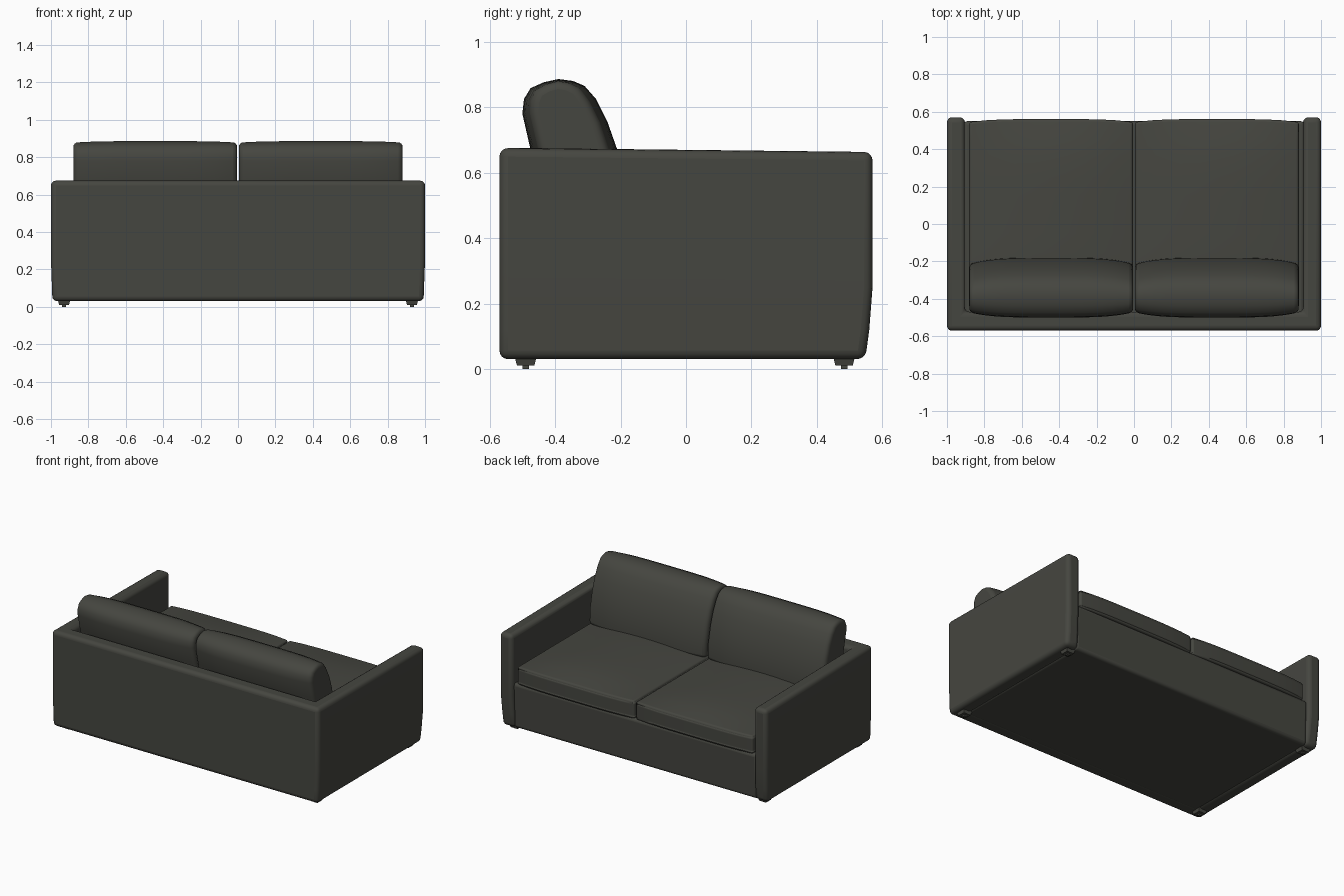
import bpy
import bmesh
import math

old = bpy.data.objects.get("Cube")
if old:
    bpy.data.objects.remove(old, do_unlink=True)


def material(name, rgb):
    m = bpy.data.materials.new(name)
    m.use_nodes = True
    m.diffuse_color = (*rgb, 1)
    m.node_tree.nodes["Principled BSDF"].inputs["Base Color"].default_value = (*rgb, 1)
    return m


FABRIC = material("charcoal fabric", (0.060, 0.061, 0.051))


def finish(name, bm, bevel=0.0, segments=4):
    """Turn a bmesh into a smooth object with rounded edges."""
    bmesh.ops.recalc_face_normals(bm, faces=bm.faces)
    mesh = bpy.data.meshes.new(name)
    bm.to_mesh(mesh)
    bm.free()
    mesh.materials.append(FABRIC)
    ob = bpy.data.objects.new(name, mesh)
    bpy.context.collection.objects.link(ob)
    if bevel:
        mod = ob.modifiers.new("rounding", 'BEVEL')
        mod.width, mod.segments = bevel, segments
        mod.limit_method, mod.angle_limit = 'ANGLE', math.radians(40)
    bpy.ops.object.select_all(action='DESELECT')
    ob.select_set(True)
    bpy.context.view_layer.objects.active = ob
    bpy.ops.object.shade_smooth_by_angle(angle=math.radians(40))
    return ob


def box(bm, x0, x1, y0, y1, z0, z1):
    verts = bmesh.ops.create_cube(bm, size=1)["verts"]
    for v in verts:
        v.co = (x0 + (v.co.x + .5) * (x1 - x0),
                y0 + (v.co.y + .5) * (y1 - y0),
                z0 + (v.co.z + .5) * (z1 - z0))


def extrude_up(bm, outline, levels):
    """Stack an outline at several heights and close both ends."""
    rings = [[bm.verts.new((x, y, z)) for x, y in outline] for z in levels]
    n = len(outline)
    for low, high in zip(rings, rings[1:]):
        for i in range(n):
            j = (i + 1) % n
            bm.faces.new((low[i], low[j], high[j], high[i]))
    bm.faces.new(rings[0])
    bm.faces.new(rings[-1])


# Arms and back in one U-shaped shell, tucked in at the foot of the arm fronts
bm = bmesh.new()
half = [(1, -.57), (1, .57), (.905, .57), (.905, -.47)]
outline = half + [(-x, y) for x, y in reversed(half)]
extrude_up(bm, outline, (.03, .12, .25, .675))
for v in bm.verts:
    low = max(0, (.25 - v.co.z) / .22)
    if v.co.y > .5:
        v.co.y -= .022 * low ** 1.5
        if v.co.z > .6:
            v.co.z -= .012
    v.co.x *= 1 - .008 * low
finish("arms_and_back", bm, .026)

# Seat base between the arms
bm = bmesh.new()
box(bm, -.912, .912, -.5, .55, .031, .335)
for v in bm.verts:
    if v.co.y > .5 and v.co.z < .1:
        v.co.y -= .008
finish("seat_base", bm, .02)


def seat_cushion(name, side):
    bm = bmesh.new()
    box(bm, -.4375, .4375, -.45, .545, .33, .452)
    bmesh.ops.subdivide_edges(bm, edges=bm.edges[:], cuts=9, use_grid_fill=True)
    for v in bm.verts:
        u, w = v.co.x / .4375, (v.co.y - .0475) / .4975
        if v.co.z > .4:
            v.co.z += .035 * (1 - u * u) * (1 - w ** 4)
        if v.co.y > .5:
            v.co.y += .016 * (1 - u ** 4)
        v.co.x += side * .4435
    finish(name, bm, .03)


def back_cushion(name, side):
    # Side profile as (y, z), leaning back with a rounded top
    profile = [(-.43, .45), (-.18, .45), (-.183, .55), (-.21, .67), (-.24, .755),
               (-.275, .825), (-.31, .865), (-.345, .88), (-.39, .886), (-.435, .876),
               (-.475, .858), (-.495, .825), (-.5, .78), (-.475, .67), (-.45, .56)]
    bm = bmesh.new()
    extrude_up(bm, profile, [i / 8 - 1 for i in range(17)])
    for v in bm.verts:
        y, z, t = v.co
        fullness = 1 - .22 * abs(t) ** 4
        middle = -.33 - .07 * max(0, (z - .6) / .28)
        v.co = (side * .4425 + t * .4375, middle + (y - middle) * fullness,
                z - .008 * t ** 4 * (z > .8))
    finish(name, bm, .022)


for label, side in (("left", 1), ("right", -1)):
    seat_cushion(label + "_seat_cushion", side)
    back_cushion(label + "_back_cushion", side)

# Low feet, each a tapered block on a small glide
for label, sx in (("left", 1), ("right", -1)):
    for end, y in (("front", -.49), ("rear", .483)):
        bm = bmesh.new()
        x = sx * .93
        box(bm, x - .033, x + .033, y - .033, y + .033, .01, .036)
        for v in bm.verts:
            if v.co.z < .02:
                v.co.x = x + (v.co.x - x) * .8
                v.co.y = y + (v.co.y - y) * .8
        box(bm, x - .01, x + .01, y - .01, y + .01, 0, .012)
        finish(f"{label}_{end}_foot", bm)
